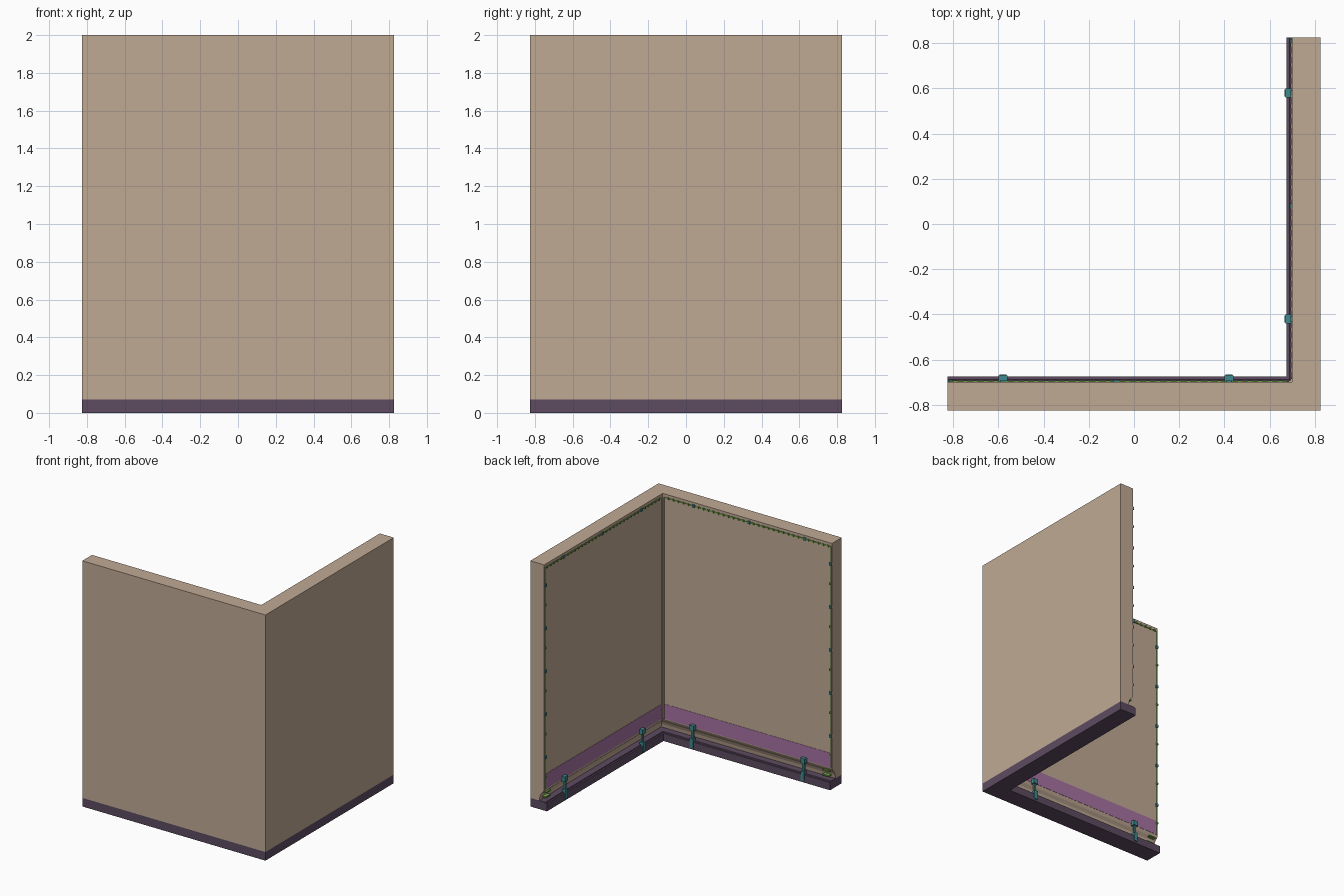
import bpy, bmesh
from mathutils import Matrix

if "Cube" in bpy.data.objects:
    bpy.data.objects.remove(bpy.data.objects["Cube"])

H = 0.825      # half of the outer footprint
T = 0.125      # wall thickness

def material(name, rgb):
    m = bpy.data.materials.new(name)
    m.diffuse_color = (*rgb, 1)
    m.use_nodes = True
    m.node_tree.nodes["Principled BSDF"].inputs["Base Color"].default_value = m.diffuse_color
    return m

BEIGE = material("beige_wall", (0.53, 0.40, 0.30))
PURPLE = material("dark_purple", (0.11, 0.07, 0.12))
LILAC = material("lilac", (0.38, 0.17, 0.36))
TEAL = material("teal", (0.05, 0.25, 0.27))
GREEN = material("green", (0.16, 0.36, 0.06))

def finish(name, bm, mat):
    bmesh.ops.recalc_face_normals(bm, faces=bm.faces)
    me = bpy.data.meshes.new(name)
    bm.to_mesh(me)
    bm.free()
    me.materials.append(mat)
    ob = bpy.data.objects.new(name, me)
    bpy.context.collection.objects.link(ob)
    return ob

def sweep(name, profile, mat):
    """Mitred L sweep; profile points are (inset from outer face, z)."""
    bm = bmesh.new()
    rings = [[bm.verts.new(p) for p in ring] for ring in (
        [(-H, -H + t, z) for t, z in profile],
        [(H - t, -H + t, z) for t, z in profile],
        [(H - t, H, z) for t, z in profile])]
    n = len(profile)
    for a, b in zip(rings, rings[1:]):
        for i in range(n):
            j = (i + 1) % n
            bm.faces.new((a[i], a[j], b[j], b[i]))
    bm.faces.new(rings[0])
    bm.faces.new(rings[2])
    return finish(name, bm, mat)

# reflection across the diagonal carries the front wall onto the right wall
DIAGONAL = Matrix(((0, -1, 0, 0), (-1, 0, 0, 0), (0, 0, 1, 0), (0, 0, 0, 1)))

def boxes(name, items, mat):
    """Boxes (x0, x1, t0, t1, z0, z1) on the front wall, mirrored to the right wall."""
    for side, mirror in (("front", Matrix()), ("right", DIAGONAL)):
        bm = bmesh.new()
        for x0, x1, t0, t1, z0, z1 in items:
            m = Matrix.Translation(((x0 + x1) / 2, -H + (t0 + t1) / 2, (z0 + z1) / 2))
            m = m @ Matrix.Diagonal((x1 - x0, t1 - t0, z1 - z0, 1))
            bmesh.ops.create_cube(bm, size=1, matrix=m)
        bmesh.ops.transform(bm, matrix=mirror, verts=bm.verts)
        finish(f"{side}_{name}", bm, mat)

# main walls, tapered skirt below them and the sill
sweep("wall_panels", [(0, 0.22), (0, 2), (T, 2), (T, 0.22)], BEIGE)
sweep("skirt", [(0, 0.07), (0, 0.22), (T, 0.22), (T, 0.165), (0.115, 0.145),
                (0.095, 0.125), (0.085, 0.10), (0.08, 0.07)], BEIGE)
sweep("sill", [(0, 0), (0, 0.07), (0.135, 0.07), (0.137, 0.062), (0.15, 0.062), (0.15, 0)], PURPLE)

# lilac band along the foot of the inner faces
boxes("inner_band", [(-H + 0.01, H - T - 0.01, T - 0.01, T + 0.002, 0.17, 0.29)], LILAC)

# slim post in the inside corner
boxes("corner_post", [(H - T - 0.016, H - T, T - 0.005, T + 0.008, 0.17, 1.97)], BEIGE)

# green seal along the top and free end, with small beads
seal = [(-H + 0.006, H - T - 0.02, T - 0.005, T + 0.004, 1.968, 1.975),
        (-H + 0.006, -H + 0.012, T - 0.005, T + 0.004, 0.17, 1.975)]
seal += [(x, x + 0.016, T, T + 0.008, 1.964, 1.979)
         for x in [-0.80 + 0.045 * i for i in range(33)]]
seal += [(-H + 0.003, -H + 0.018, T, T + 0.01, z - 0.008, z + 0.008)
         for z in [0.27 + 0.35 * i for i in range(5)]]
# clips by the free end of the skirt
seal += [(-0.80, -0.74, 0.08, 0.128, 0.132, 0.142), (-0.79, -0.73, 0.07, 0.115, 0.085, 0.095)]
boxes("seal", seal, GREEN)

# teal bolts along the top and free end
bolts = [(x - 0.011, x + 0.011, T - 0.01, T + 0.01, 1.962, 1.984) for x in (-0.58, -0.08, 0.42)]
bolts += [(-H + 0.002, -H + 0.022, T - 0.01, T + 0.01, z - 0.012, z + 0.012)
          for z in [0.43 + 0.35 * i for i in range(5)]]
boxes("bolts", bolts, TEAL)

# brackets: upper block, strap and lower block
brackets = []
for x in (-0.58, 0.42):
    brackets += [(x - 0.02, x + 0.02, T - 0.01, T + 0.03, 0.155, 0.195),
                 (x - 0.009, x + 0.009, T + 0.005, T + 0.022, 0.08, 0.16),
                 (x - 0.016, x + 0.016, T, T + 0.033, 0.015, 0.09)]
boxes("brackets", brackets, TEAL)
